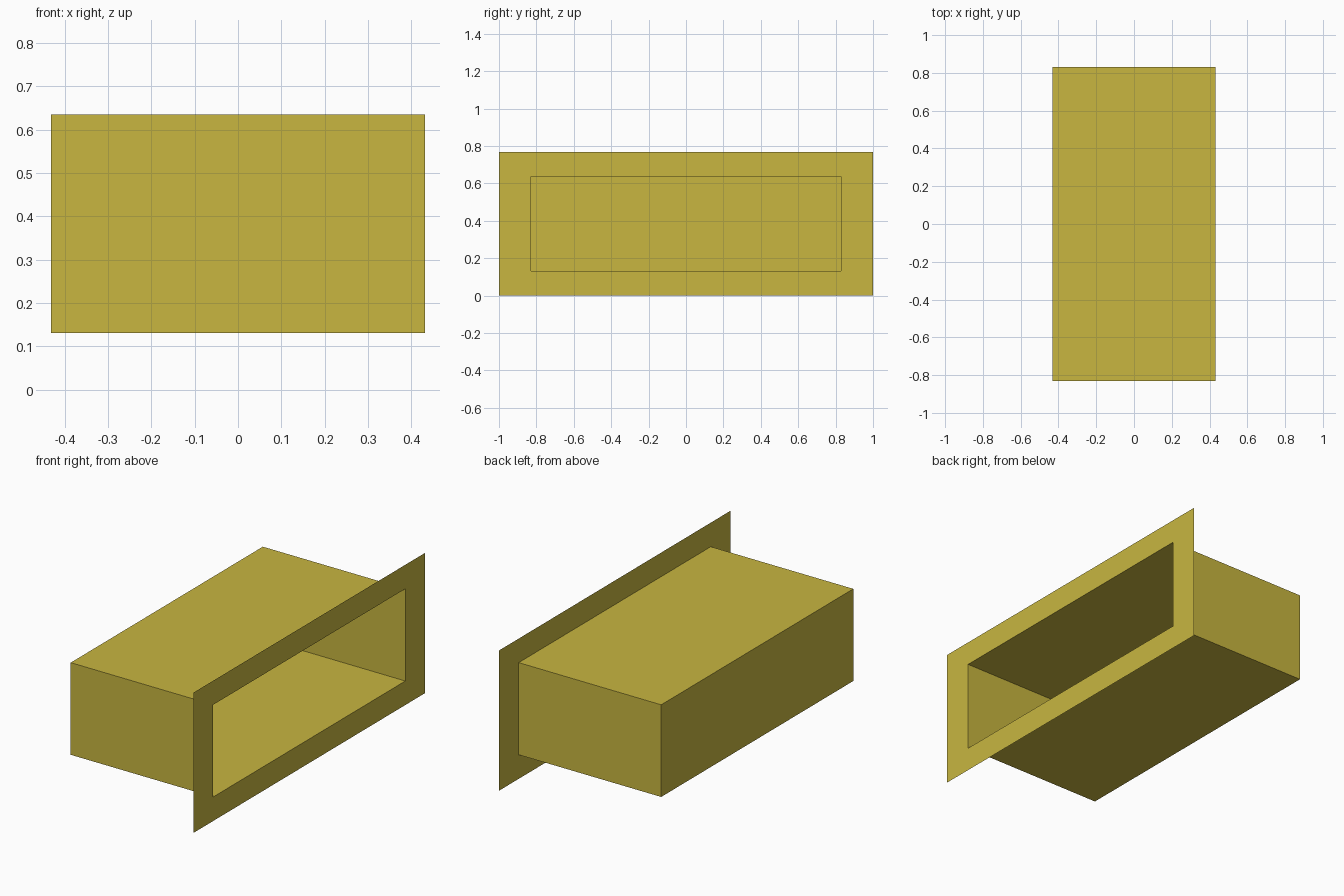
import bpy
import bmesh

if "Cube" in bpy.data.objects:
    bpy.data.objects.remove(bpy.data.objects["Cube"])

HALF_DEPTH = 0.431          # box runs from -x (closed) to +x (open)
MID_Z = 0.3835

mat = bpy.data.materials.new("mustard_yellow")
mat.diffuse_color = (0.578, 0.468, 0.051, 1.0)
mat.use_nodes = True
mat.node_tree.nodes["Principled BSDF"].inputs["Base Color"].default_value = mat.diffuse_color


def ring(bm, x, half_y, half_z):
    """Rectangular loop of vertices facing +x."""
    return [bm.verts.new((x, sy * half_y, MID_Z + sz * half_z))
            for sy, sz in ((-1, -1), (1, -1), (1, 1), (-1, 1))]


def bridge(bm, a, b):
    """Join two rectangular loops with four flat faces."""
    for i in range(4):
        j = (i + 1) % 4
        bm.faces.new((a[i], a[j], b[j], b[i]))


def finish(bm, name):
    mesh = bpy.data.meshes.new(name)
    bm.to_mesh(mesh)
    bm.free()
    mesh.materials.append(mat)
    bpy.context.collection.objects.link(bpy.data.objects.new(name, mesh))


# Flat sheet flange around the opening
bm = bmesh.new()
bridge(bm, ring(bm, HALF_DEPTH, 1.0, 0.3835), ring(bm, HALF_DEPTH, 0.83, 0.252))
finish(bm, "flange")

# Thin-walled box, open at the flange and closed at the back
bm = bmesh.new()
back = ring(bm, -HALF_DEPTH, 0.83, 0.252)
bridge(bm, back, ring(bm, HALF_DEPTH, 0.83, 0.252))
bm.faces.new(back[::-1])
finish(bm, "recessed_box")
